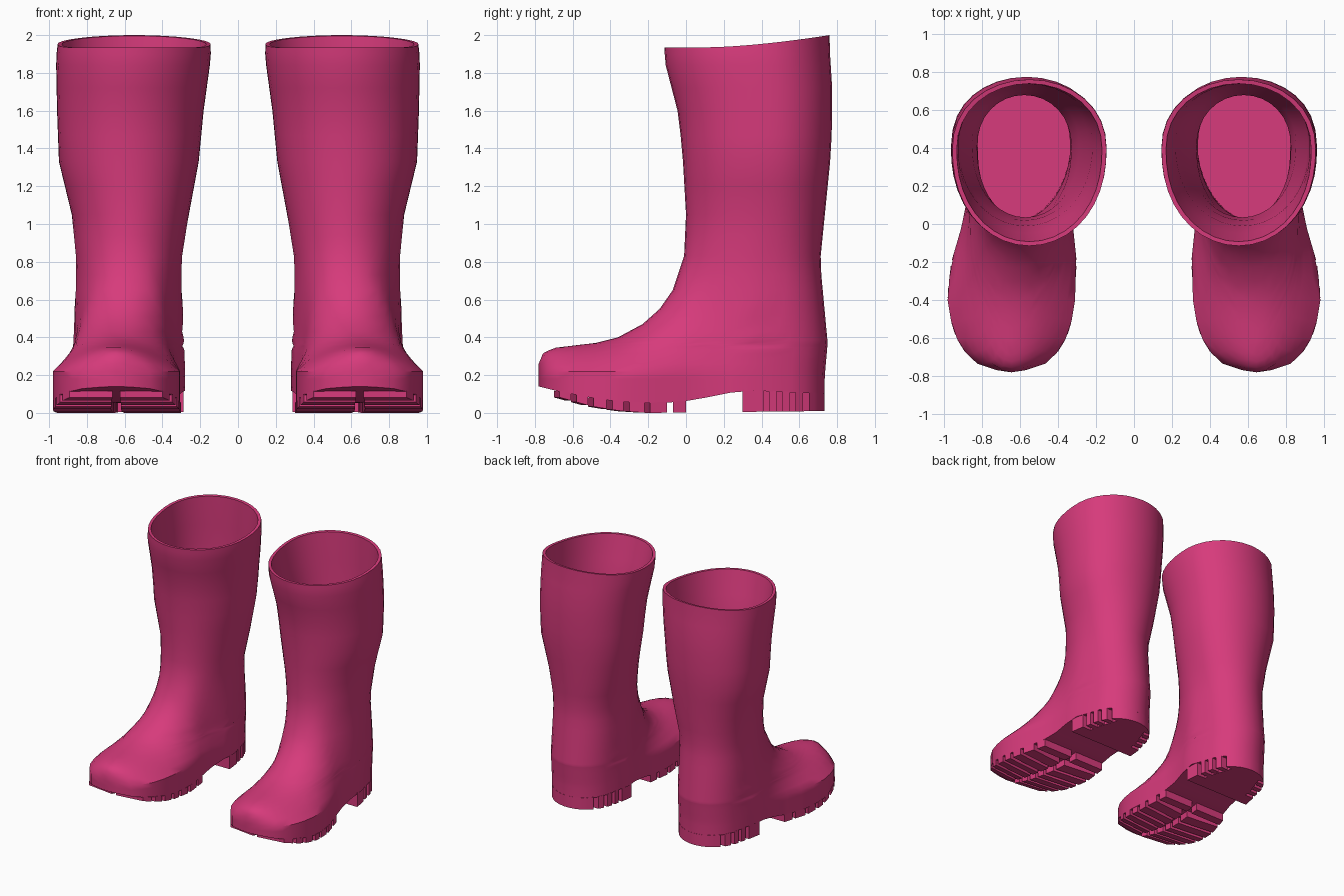
import bpy, bmesh, math

if "Cube" in bpy.data.objects:
    bpy.data.objects.remove(bpy.data.objects["Cube"])

# ---------- profile tables (key, value) ----------
FRONT = [(.26, -.78), (.32, -.755), (.345, -.69), (.362, -.55), (.37, -.48), (.40, -.36), (.47, -.23),
         (.55, -.14), (.65, -.07), (.83, -.01), (1.05, 0), (1.4, -.02), (1.6, -.045), (1.85, -.11), (1.94, -.115)]
BACK = [(0, .73), (.2, .735), (.37, .75), (.8, .71), (1.1, .74), (1.4, .77), (1.7, .775), (1.94, .76)]
LEG_W = [(0, .268), (.8, .268), (1.05, .31), (1.33, .37), (1.6, .388), (1.88, .41), (1.94, .405)]
LEG_C = [(0, .58), (.8, .578), (1.05, .57), (1.33, .578), (1.6, .57), (1.94, .55)]
FOOT_W = [(-.78, 0), (-.765, .1), (-.73, .19), (-.65, .265), (-.55, .31), (-.4, .335), (-.2, .33),
          (0, .29), (.15, .27), (.38, .268), (.5, .1)]
BASE = [(-.78, .14), (-.68, .115), (-.5, .08), (-.35, .058), (-.2, .05), (0, .06), (.3, .12), (.75, .1)]
TREAD = [(-.78, .14), (-.68, .085), (-.5, .035), (-.35, .01), (-.2, 0), (.75, .01)]
TOP = [(y, z) for z, y in FRONT[:10]] + [(.4, 2.0)]


def lerp(table, k):
    if k <= table[0][0]:
        return table[0][1]
    for (a, u), (b, v) in zip(table, table[1:]):
        if k <= b:
            return u + (v - u) * (k - a) / (b - a)
    return table[-1][1]


def half_width(y, z, leg_only=False):
    # egg-shaped leg section merged with the domed foot
    front, back = max(lerp(FRONT, z), -.12), lerp(BACK, z)
    if z < .83:
        front = -.01
    mid = front + (back - front) * .58
    r = (y - mid) / ((back - mid) if y > mid else (mid - front))
    leg = lerp(LEG_W, z) * max(0, 1 - abs(r) ** 2.2) ** .5
    if leg_only or z > 1.0 or y > .5:
        return leg
    top = lerp(TOP, y)
    dome = lerp(FOOT_W, y) * max(0, min(1, (top - z) / max(top - .22, .01))) ** .5
    return (leg ** 6 + dome ** 6) ** (1 / 6)


def centre(y, z):
    t = max(0, min(1, (.35 - y) / .7)) * max(0, min(1, (.75 - z) / .35))
    c = lerp(LEG_C, z)
    return c + (.645 - c) * t


N = 18


def ring(bm, z, inset=0, zfun=None):
    # horizontal section: right side front to back, then left side back to front
    y0 = lerp(FRONT, z)
    if inset and z < .83:
        y0 = -.01
    y1 = lerp(BACK, z)
    right, left = [], []
    for i in range(N + 1):
        t = (1 - math.cos(math.pi * i / N)) / 2
        y = y0 + (y1 - y0) * t
        w = 0 if i in (0, N) else max(half_width(y, z, inset > 0), .004)
        if inset:
            w *= 1 - inset / .38
            y = y0 + inset + (y1 - y0 - 2 * inset) * t
        c = centre(y, z)
        zz = zfun(y) if zfun else z
        right.append(bm.verts.new((c + w, y, zz)))
        if 0 < i < N:
            left.append(bm.verts.new((c - w, y, zz)))
    return right + left[::-1]


def bridge(bm, a, b):
    n = len(a)
    for i in range(n):
        j = (i + 1) % n
        bm.faces.new((a[i], a[j], b[j], b[i]))


def cap(bm, r):
    n = len(r)
    for i in range(N):
        q = [r[i], r[i + 1], r[(n - i - 1) % n], r[(n - i) % n]]
        bm.faces.new(list(dict.fromkeys(q)))


rubber = bpy.data.materials.new("pink_rubber")
rubber.diffuse_color = (.68, .043, .2, 1)
rubber.use_nodes = True
rubber.node_tree.nodes["Principled BSDF"].inputs["Base Color"].default_value = rubber.diffuse_color


def finish(name, bm, angle):
    bmesh.ops.recalc_face_normals(bm, faces=bm.faces)
    me = bpy.data.meshes.new(name)
    bm.to_mesh(me)
    bm.free()
    ob = bpy.data.objects.new(name, me)
    bpy.context.collection.objects.link(ob)
    me.materials.append(rubber)
    m = ob.modifiers.new("pair", 'MIRROR')
    m.use_mirror_merge = False
    bpy.ops.object.select_all(action='DESELECT')
    ob.select_set(True)
    bpy.context.view_layer.objects.active = ob
    bpy.ops.object.shade_smooth_by_angle(angle=math.radians(angle))
    return ob


# ---------- boot uppers: outer skin, rim, lining and insole ----------
def rim(y):
    return 1.935 + .065 * max(0, (y - .1) / .66) ** 1.6


bm = bmesh.new()
levels = [.18, .22, .26, .29, .315, .332, .345, .354, .362, .37, .385, .40, .43, .47, .51, .55, .6, .65,
          .73, .83, .94, 1.05, 1.2, 1.33, 1.47, 1.6, 1.72, 1.84, 1.9]
rings = [ring(bm, .15, 0, lambda y: lerp(BASE, y))]
rings += [ring(bm, z) for z in levels]
rings.append(ring(bm, 1.94, 0, rim))
rings.append(ring(bm, 1.94, .022, rim))
for z in (1.75, 1.6, 1.33, 1.05, .83, .5, .2):
    rings.append(ring(bm, z, .035))
for a, b in zip(rings, rings[1:]):
    bridge(bm, a, b)
cap(bm, rings[0])
cap(bm, rings[-1])
finish("boot_uppers", bm, 42)


# ---------- sole lugs ----------
def slab(bm, ys, lo, hi, skew=0):
    # prism between two fractions of the sole half width; skew slants its lo end
    cols = []
    for y in ys:
        w = half_width(y, .15)
        c = centre(y, .15)
        dy = y + skew
        cols.append([bm.verts.new(p) for p in (
            (c + lo * w, dy, lerp(TREAD, y)), (c + hi * w, y, lerp(TREAD, y)),
            (c + hi * w, y, lerp(BASE, y) + .004), (c + lo * w, dy, lerp(BASE, y) + .004))])
    for a, b in zip(cols, cols[1:]):
        bridge(bm, a, b)
    bm.faces.new(cols[0])
    bm.faces.new(cols[-1][::-1])


bm = bmesh.new()
for y0, y1 in ((-.67, -.61), (-.58, -.52), (-.49, -.42), (-.39, -.33), (-.3, -.22), (-.19, -.1), (-.07, 0)):
    for s in (1, -1):
        slab(bm, (y0, y1), s * .08, s, -.03 if y0 < -.1 else 0)
finish("front_tread_lugs", bm, 20)

# heel block with notched sides
bm = bmesh.new()
slab(bm, (.3, .4, .5, .65), -.72, .72)
slab(bm, (.65, .68, .7, .715, .725, .733), -1, 1)
for y0, y1 in ((.3, .41), (.44, .48), (.51, .55), (.58, .62)):
    for s in (1, -1):
        slab(bm, (y0, y1), s * .72, s)
finish("heel_blocks", bm, 30)
